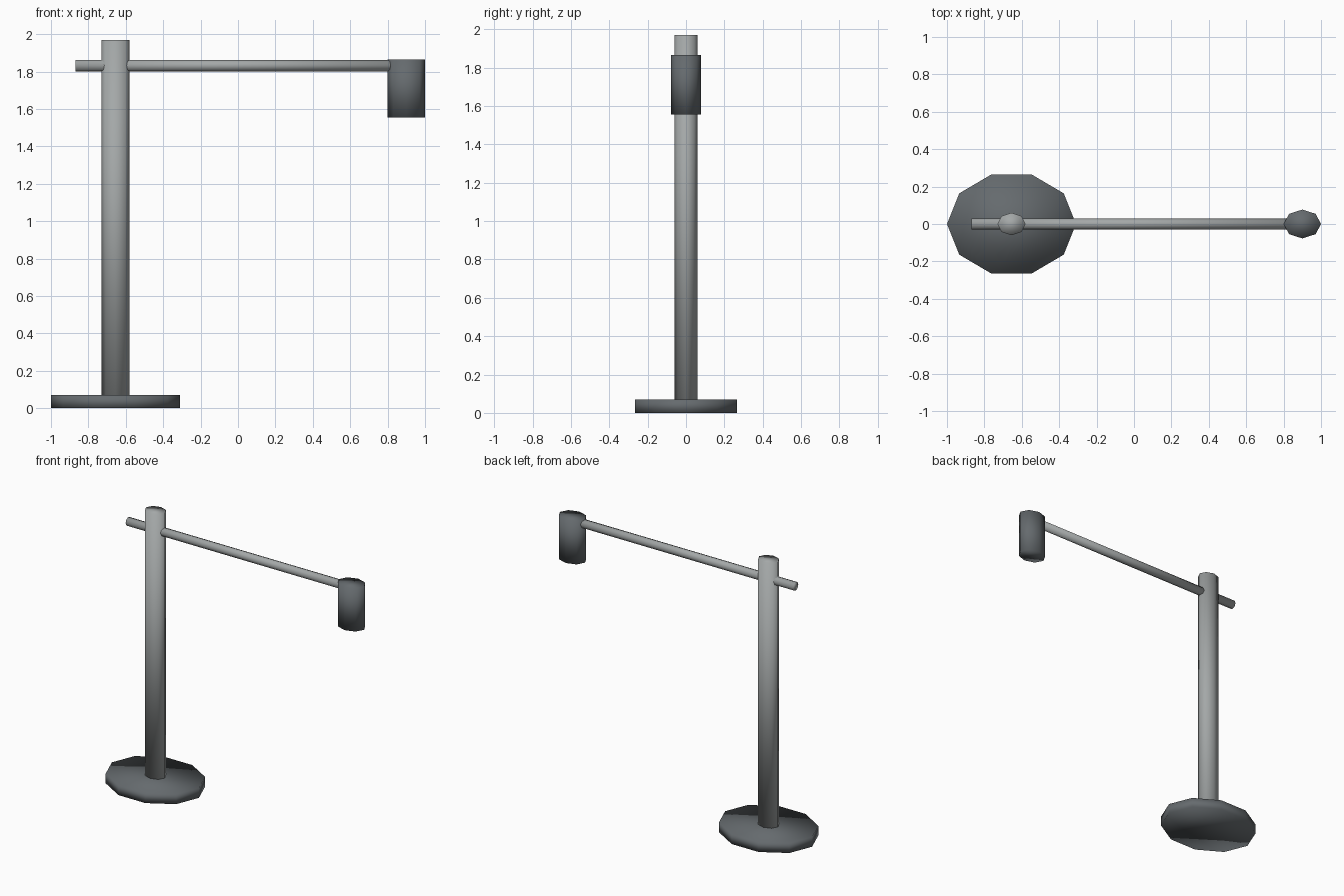
import bpy
from math import pi
from mathutils import Matrix

cube = bpy.data.objects.get("Cube")
if cube:
    bpy.data.objects.remove(cube, do_unlink=True)


def material(name, color):
    mat = bpy.data.materials.new(name)
    mat.use_nodes = True
    mat.diffuse_color = (*color, 1)
    mat.node_tree.nodes["Principled BSDF"].inputs["Base Color"].default_value = (*color, 1)
    return mat


light_metal = material("light_grey_metal", (0.37, 0.39, 0.39))
dark_metal = material("dark_grey_metal", (0.13, 0.145, 0.155))


def prism(name, sides, size, center, mat, axis="Z"):
    """Smooth low-poly cylinder; size is the two radii and the length."""
    bpy.ops.mesh.primitive_cylinder_add(vertices=sides, radius=1, depth=1)
    obj = bpy.context.object
    obj.name = name
    # Put a corner on the x axis, scale, then lay down if needed
    shape = Matrix.Diagonal((*size, 1)) @ Matrix.Rotation(pi / 2, 4, "Z")
    if axis == "X":
        shape = Matrix.Rotation(pi / 2, 4, "Y") @ shape
    obj.data.transform(shape)
    obj.location = center
    obj.data.materials.append(mat)
    bpy.ops.object.shade_smooth()
    return obj


POLE_X = -0.655

# Wide foot and upright post
prism("base", 10, (0.345, 0.279, 0.07), (POLE_X, 0, 0.035), dark_metal)
prism("post", 8, (0.075, 0.06, 1.92), (POLE_X, 0, 1.01), light_metal)

# Horizontal arm passing through the post into the lamp head
prism("arm", 8, (0.031, 0.03, 1.75), (0.005, 0, 1.832), light_metal, "X")
prism("lamp_head", 8, (0.1, 0.077, 0.31), (0.9, 0, 1.71), dark_metal)
